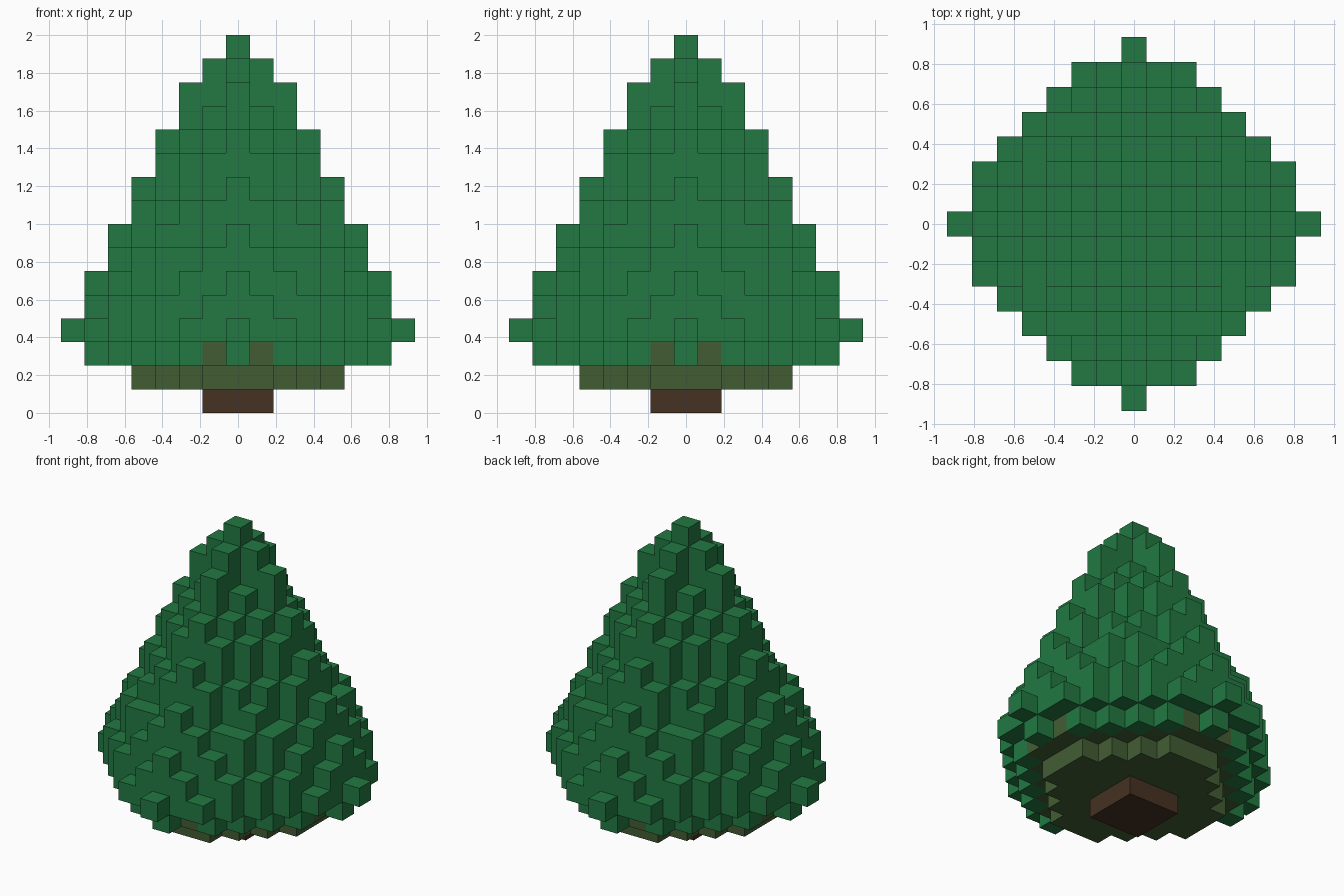
import bpy
import bmesh
from mathutils import Vector

cube = bpy.data.objects.get("Cube")
if cube:
    bpy.data.objects.remove(cube, do_unlink=True)

S = 0.125  # edge length of one block


def material(name, rgb):
    m = bpy.data.materials.new(name)
    m.use_nodes = True
    col = (*rgb, 1.0)
    m.diffuse_color = col
    bsdf = m.node_tree.nodes["Principled BSDF"]
    bsdf.inputs["Base Color"].default_value = col
    bsdf.inputs["Roughness"].default_value = 0.9
    return m


GREEN = material("leaf green", (0.016, 0.19, 0.055))
OLIVE = material("dry olive", (0.054, 0.108, 0.034))
BROWN = material("bark brown", (0.061, 0.032, 0.016))


def disc(radius, tip=None):
    """Blocks of one round layer, with an optional single block at each axis end."""
    n = int(radius) + 1
    cells = {(x, y) for x in range(-n, n + 1) for y in range(-n, n + 1)
             if x * x + y * y <= radius * radius}
    if tip:
        cells |= {(tip, 0), (-tip, 0), (0, tip), (0, -tip)}
    return cells


# Foliage: pairs of layers, a full disc below and a smaller disc with tips above
leaves, dry = set(), set()
for k in range(3, 16):
    n = (15 - k) // 2
    if k % 2:
        layer = disc(n + 0.4, n + 1 if n else None)
    else:
        layer = disc(n + 1.2)
    leaves |= {(x, y, k) for x, y in layer}

# Underside: dry inner boughs with a green fringe
for x, y in disc(5.4, 6):
    inner = x * x + y * y < 24 or (max(abs(x), abs(y)) == 5 and min(abs(x), abs(y)) < 2)
    (dry if inner else leaves).add((x, y, 2))
dry |= {(x, y, 1) for x, y in disc(4.2)}

# Trunk: a square block below the boughs
trunk = {(x, y, 0) for x in (-1, 0, 1) for y in (-1, 0, 1)}

solid = leaves | dry | trunk
DIRECTIONS = [Vector(d) for d in ((1, 0, 0), (-1, 0, 0), (0, 1, 0),
                                  (0, -1, 0), (0, 0, 1), (0, 0, -1))]


def block_object(name, cells, mat):
    """Skin a set of blocks with only its exposed faces."""
    bm = bmesh.new()
    for cell in sorted(cells):
        centre = Vector(cell) + Vector((0, 0, 0.5))
        for d in DIRECTIONS:
            if tuple(int(c) for c in Vector(cell) + d) in solid:
                continue
            u = Vector((d.y, d.z, d.x))
            v = d.cross(u)
            corners = [centre + 0.5 * (d + a * u + b * v)
                       for a, b in ((-1, -1), (1, -1), (1, 1), (-1, 1))]
            bm.faces.new([bm.verts.new(c * S) for c in corners])
    bmesh.ops.remove_doubles(bm, verts=bm.verts, dist=1e-4)
    # Join flat neighbouring squares into larger faces
    bmesh.ops.dissolve_limit(bm, angle_limit=0.01, verts=bm.verts, edges=bm.edges)
    mesh = bpy.data.meshes.new(name)
    bm.to_mesh(mesh)
    bm.free()
    mesh.materials.append(mat)
    ob = bpy.data.objects.new(name, mesh)
    bpy.context.collection.objects.link(ob)
    return ob


block_object("foliage", leaves, GREEN)
block_object("lower_boughs", dry, OLIVE)
block_object("trunk", trunk, BROWN)
